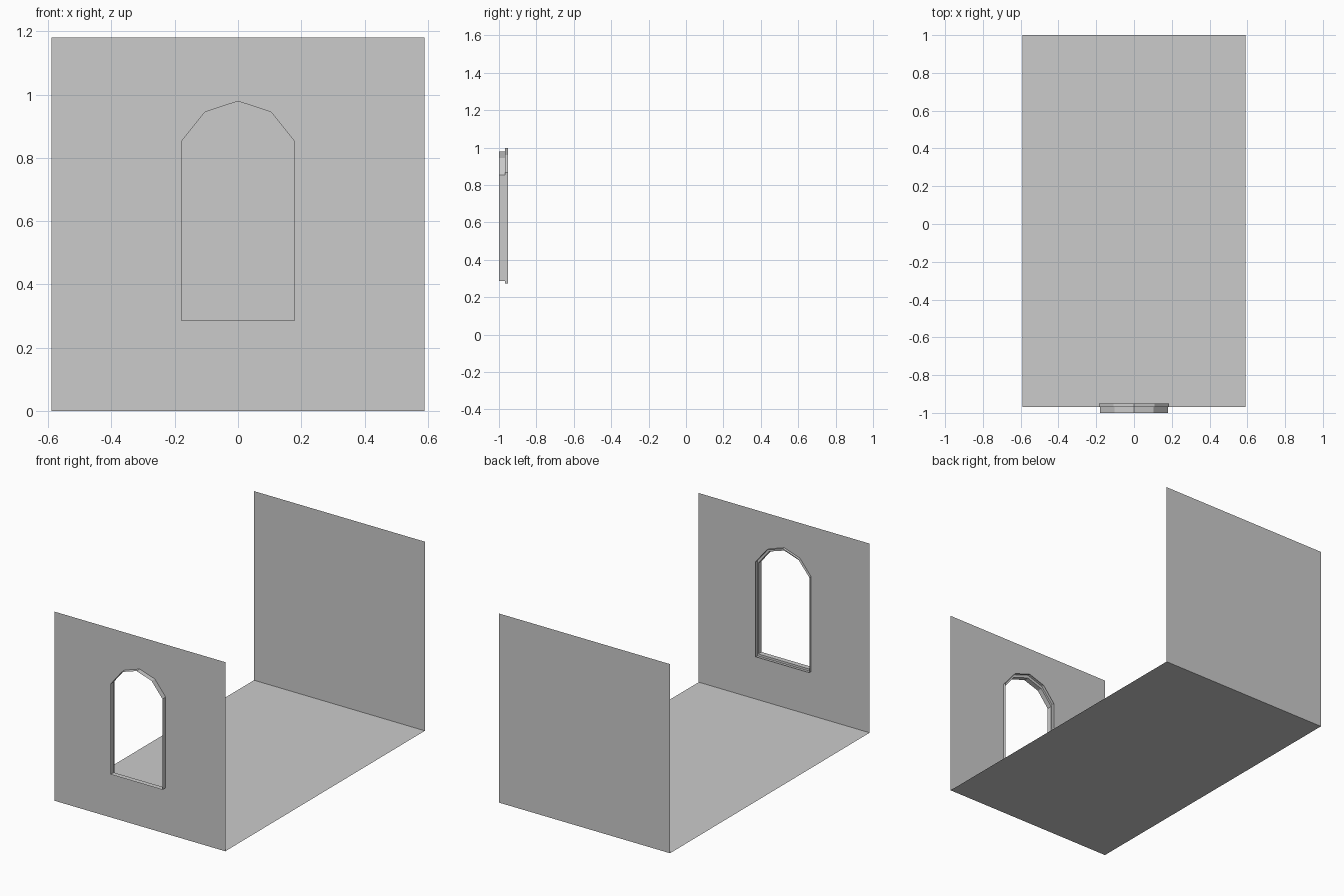
import bpy, bmesh

if "Cube" in bpy.data.objects:
    bpy.data.objects.remove(bpy.data.objects["Cube"])

W, H = 0.59, 1.18            # half width and height of the room
FRONT, BACK = -0.968, 1.0    # wall positions


def finish(bm, name):
    mesh = bpy.data.meshes.new(name)
    bm.to_mesh(mesh)
    bm.free()
    ob = bpy.data.objects.new(name, mesh)
    bpy.context.collection.objects.link(ob)
    return ob


def panel(name, corners):
    bm = bmesh.new()
    bm.faces.new([bm.verts.new(c) for c in corners])
    return finish(bm, name)


def arch(half):
    """Mirror a half outline (bottom to peak on +x) into a full loop."""
    return half + [(-x, z) for x, z in reversed(half) if x > 0]


inner = arch([(0.179, 0.286), (0.179, 0.852), (0.104, 0.945), (0, 0.979)])
outer = arch([(0.185, 0.273), (0.185, 0.867), (0.108, 0.961), (0, 0.997)])


def loop(bm, pts, y):
    return [bm.verts.new((x, y, z)) for x, z in pts]


# Floor and solid back wall
panel("floor", [(-W, FRONT, 0), (W, FRONT, 0), (W, BACK, 0), (-W, BACK, 0)])
panel("back_wall", [(-W, BACK, 0), (W, BACK, 0), (W, BACK, H), (-W, BACK, H)])

# Front wall with arched opening
bm = bmesh.new()
edges = []
for pts in ([(-W, 0), (W, 0), (W, H), (-W, H)], outer):
    vs = loop(bm, pts, FRONT)
    edges += [bm.edges.new((vs[i - 1], vs[i])) for i in range(len(vs))]
bmesh.ops.triangle_fill(bm, edges=edges, use_beauty=True, normal=(0, -1, 0))
finish(bm, "front_wall")

# Stepped window frame: narrow sleeve outside, wider sleeve inside
bm = bmesh.new()
rings = [loop(bm, p, y) for p, y in
         ((inner, -1.0), (inner, FRONT), (outer, FRONT), (outer, -0.951))]
for a, b in zip(rings, rings[1:]):
    for i in range(len(a)):
        bm.faces.new((a[i - 1], a[i], b[i], b[i - 1]))
# Faces look into the opening
bmesh.ops.reverse_faces(bm, faces=bm.faces[:])
finish(bm, "window_frame")
